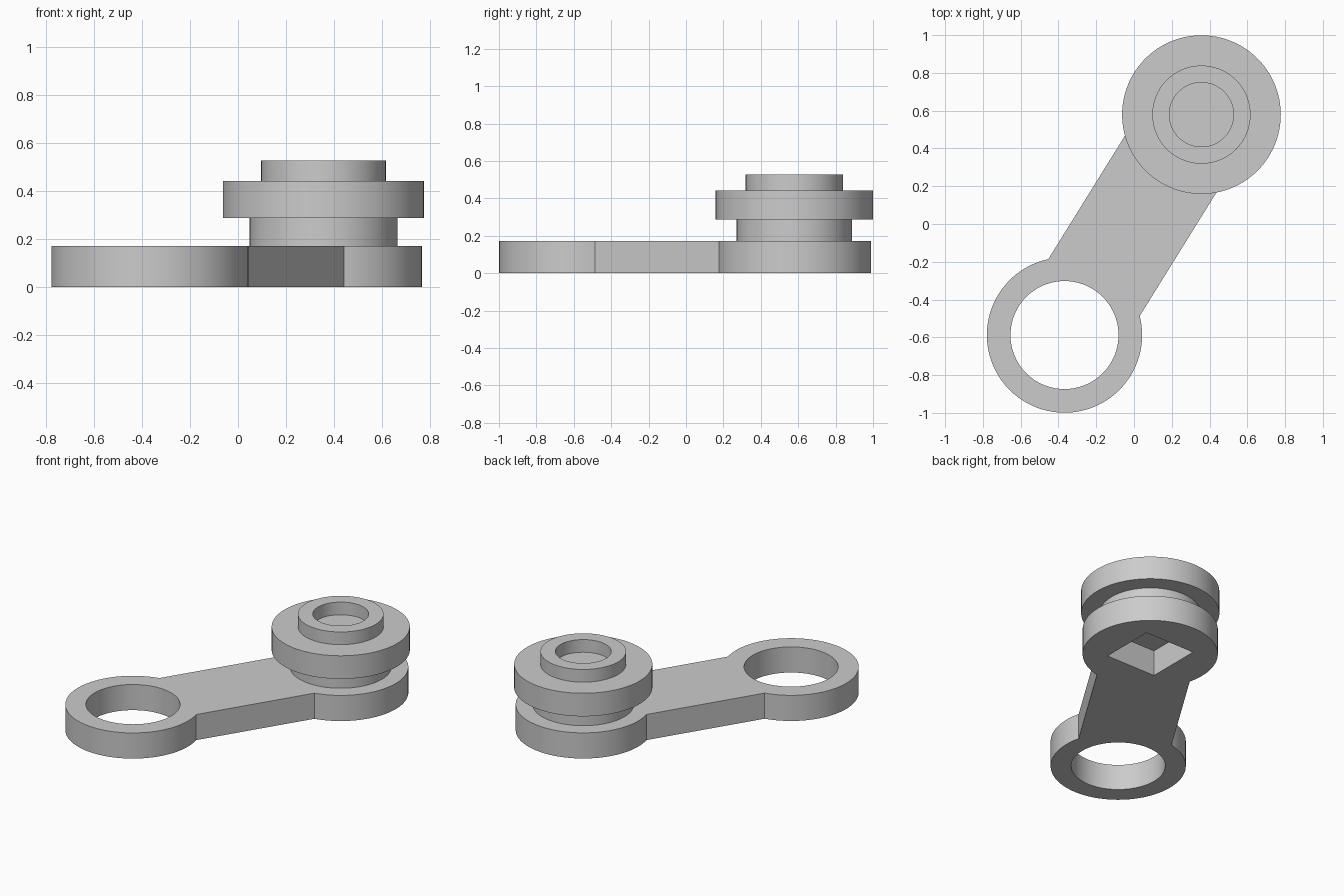
import bpy
import bmesh
from math import asin, atan2, cos, hypot, pi, radians, sin
from mathutils import Vector

cube = bpy.data.objects.get("Cube")
if cube:
    bpy.data.objects.remove(cube, do_unlink=True)

EYE = Vector((-0.368, -0.588))    # centre of the open ring end
POST = Vector((0.357, 0.579))     # centre of the post end
END_R, HOLE_R, HALF_WIDTH = 0.411, 0.286, 0.285
SOCKET = 0.184                    # half side of the square socket
THICK = 0.172

gray = bpy.data.materials.new("plain gray")
gray.use_nodes = True
gray.diffuse_color = (0.6, 0.6, 0.6, 1)
gray.node_tree.nodes["Principled BSDF"].inputs["Base Color"].default_value = gray.diffuse_color


def finish(name, bm):
    """Turn a bmesh into a smooth shaded object with crisp edges."""
    bmesh.ops.recalc_face_normals(bm, faces=bm.faces)
    mesh = bpy.data.meshes.new(name)
    bm.to_mesh(mesh)
    bm.free()
    mesh.materials.append(gray)
    obj = bpy.data.objects.new(name, mesh)
    bpy.context.collection.objects.link(obj)
    bpy.ops.object.select_all(action="DESELECT")
    obj.select_set(True)
    bpy.context.view_layer.objects.active = obj
    bpy.ops.object.shade_smooth_by_angle(angle=radians(30))
    return obj


def arc(centre, radius, start, sweep, steps):
    return [centre + radius * Vector((cos(start + sweep * i / steps), sin(start + sweep * i / steps)))
            for i in range(steps + 1)]


def add_loop(bm, points):
    verts = [bm.verts.new((p.x, p.y, 0)) for p in points]
    for i, v in enumerate(verts):
        bm.edges.new((verts[i - 1], v))


# Link arm: two round ends joined by a straight bar, with a ring hole and a square socket
axis = POST - EYE
heading = atan2(axis.y, axis.x)
meet = asin(HALF_WIDTH / END_R)
sweep = 2 * (pi - meet)
bm = bmesh.new()
add_loop(bm, arc(EYE, END_R, heading + meet, sweep, 72)
         + arc(POST, END_R, heading + pi + meet, sweep, 72))
add_loop(bm, arc(EYE, HOLE_R, 0, 2 * pi, 72)[:-1])
add_loop(bm, arc(POST, hypot(SOCKET, SOCKET), pi / 4, 2 * pi, 4)[:-1])
bmesh.ops.triangle_fill(bm, use_beauty=True, edges=bm.edges[:], normal=(0, 0, 1))
top = bmesh.ops.extrude_face_region(bm, geom=bm.faces[:], use_keep_orig=True)
bmesh.ops.translate(bm, vec=(0, 0, THICK),
                    verts=[g for g in top["geom"] if isinstance(g, bmesh.types.BMVert)])
finish("link_arm", bm)

# Stepped post: neck, wide flange and a hollow boss, turned from one profile
profile = [(0, THICK), (0.308, THICK), (0.308, 0.287), (0.42, 0.287), (0.42, 0.442),
           (0.26, 0.442), (0.26, 0.527), (0.17, 0.527), (0.17, 0.442), (0, 0.442)]
bm = bmesh.new()
verts = [bm.verts.new((r, 0, z)) for r, z in profile]
edges = [bm.edges.new(pair) for pair in zip(verts, verts[1:])]
bmesh.ops.spin(bm, geom=verts + edges, cent=(0, 0, 0), axis=(0, 0, 1),
               angle=2 * pi, steps=96, use_merge=True)
bmesh.ops.remove_doubles(bm, verts=bm.verts, dist=0.0005)
post = finish("stepped_post", bm)
post.location = (POST.x, POST.y, 0)
